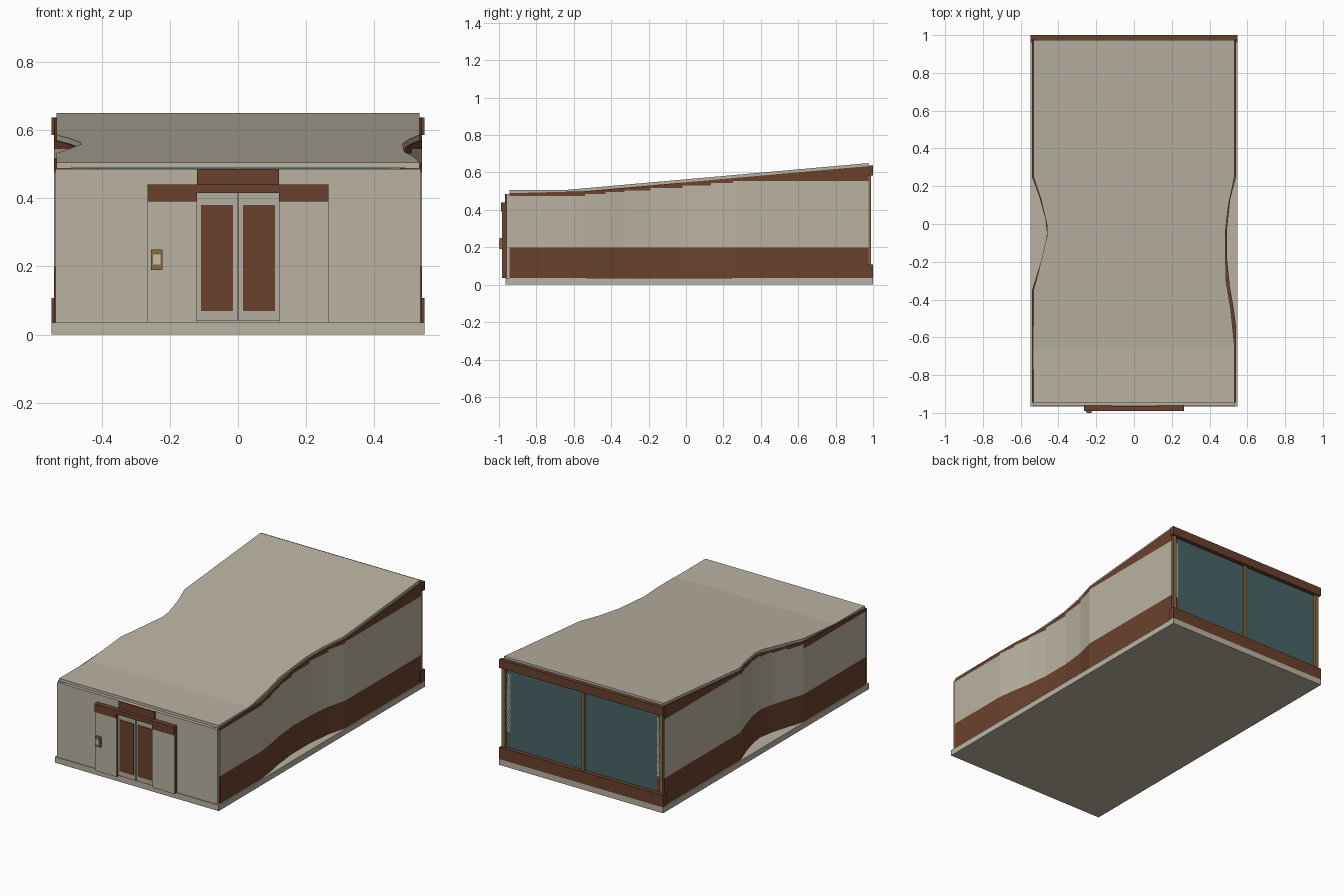
import bpy, bmesh

if "Cube" in bpy.data.objects:
    bpy.data.objects.remove(bpy.data.objects["Cube"], do_unlink=True)


def material(name, r, g, b):
    m = bpy.data.materials.new(name)
    m.use_nodes = True
    m.diffuse_color = (r, g, b, 1)
    m.node_tree.nodes["Principled BSDF"].inputs["Base Color"].default_value = (r, g, b, 1)
    return m


TAN = material("warm stone", 0.49, 0.45, 0.36)
BROWN = material("rust brown", 0.145, 0.053, 0.026)
GLASS = material("teal glass", 0.065, 0.13, 0.138)
GOLD = material("bronze frame", 0.25, 0.15, 0.06)
FRAME = material("grey door frame", 0.45, 0.42, 0.35)
PALE = material("pale screen", 0.58, 0.52, 0.38)


def finish(name, bm, mat):
    bmesh.ops.remove_doubles(bm, verts=bm.verts, dist=1e-5)
    bmesh.ops.recalc_face_normals(bm, faces=bm.faces)
    mesh = bpy.data.meshes.new(name)
    bm.to_mesh(mesh)
    bm.free()
    mesh.materials.append(mat)
    obj = bpy.data.objects.new(name, mesh)
    bpy.context.collection.objects.link(obj)


def box(name, mat, x0, x1, y0, y1, z0, z1):
    bm = bmesh.new()
    bmesh.ops.create_cube(bm, size=1)
    for v in bm.verts:
        v.co = (x1 if v.co.x > 0 else x0, y1 if v.co.y > 0 else y0, z1 if v.co.z > 0 else z0)
    finish(name, bm, mat)


def prism(bm, plan, low, high):
    """Upright block on four plan points; low and high give z from y."""
    a = [bm.verts.new((x, y, low(y))) for x, y in plan]
    b = [bm.verts.new((x, y, high(y))) for x, y in plan]
    bm.faces.new(a[::-1])
    bm.faces.new(b)
    for i in range(4):
        j = (i + 1) % 4
        bm.faces.new((a[i], a[j], b[j], b[i]))


FRONT, BACK, FOLD = -0.945, 0.975, -0.66
FLOOR, DADO, THICK = 0.035, 0.2, 0.016


def underside(y):
    return 0.489 + max(0, y - FOLD) * 0.0887


def interp(points, y):
    for (xa, ya), (xb, yb) in zip(points, points[1:]):
        if ya <= y <= yb:
            return xa + (xb - xa) * (y - ya) / (yb - ya)
    return points[-1][0]


# Plan curves of the pinched side walls, front to back
walls = {
    "left": [(0.54, FRONT), (0.54, -0.54), (0.525, -0.43), (0.507, -0.33), (0.493, -0.19),
             (0.493, -0.02), (0.51, 0.135), (0.54, 0.25), (0.54, BACK)],
    "right": [(-0.54, FRONT), (-0.54, -0.35), (-0.505, -0.24), (-0.475, -0.14), (-0.46, -0.05),
              (-0.47, 0.03), (-0.5, 0.14), (-0.54, 0.25), (-0.54, BACK)],
}
for side, pts in walls.items():
    sign = 1 if side == "left" else -1
    lower, middle, upper = bmesh.new(), bmesh.new(), bmesh.new()
    for (xa, ya), (xb, yb) in zip(pts, pts[1:]):
        plan = [(xa, ya), (xb, yb), (xb - sign * 0.05, yb), (xa - sign * 0.05, ya)]
        # Stepped top of the stone band, level within each segment
        step = 0.475 if ya == FRONT else underside(ya) - 0.015
        prism(lower, plan, lambda y: FLOOR, lambda y: DADO)
        prism(middle, plan, lambda y: DADO, lambda y: step)
        prism(upper, plan, lambda y: step, underside)
    finish(side + "_wall_dado", lower, BROWN)
    finish(side + "_wall_panel", middle, TAN)
    finish(side + "_wall_fascia", upper, BROWN)

# Folded roof slab with pinched edges
roof_left = [(0.532, FRONT), (0.532, -0.64), (0.512, -0.45), (0.487, -0.3), (0.483, -0.05),
             (0.5, 0.1), (0.532, 0.25), (0.532, BACK)]
roof_right = [(-0.532, FRONT), (-0.532, -0.35), (-0.515, -0.29), (-0.46, -0.06),
              (-0.462, 0.0), (-0.495, 0.14), (-0.532, 0.25), (-0.532, BACK)]
rows = sorted({p[1] for p in roof_left + roof_right} | {FOLD})
bm = bmesh.new()
rings = []
for y in rows:
    l, r, z = interp(roof_left, y), interp(roof_right, y), underside(y)
    rings.append([bm.verts.new(c) for c in ((l, y, z), (l, y, z + THICK), (r, y, z + THICK), (r, y, z))])
for a, b in zip(rings, rings[1:]):
    for i in range(4):
        j = (i + 1) % 4
        bm.faces.new((a[i], a[j], b[j], b[i]))
bm.faces.new(rings[0])
bm.faces.new(rings[-1][::-1])
finish("roof", bm, TAN)

# Base and front wall
box("base_slab", TAN, -0.547, 0.547, -0.965, 1.0, 0, FLOOR)
box("front_wall", TAN, -0.535, 0.535, -0.96, FRONT + 0.03, FLOOR, 0.486)

# Entrance surround
box("entry_sign_band", BROWN, -0.12, 0.12, -0.968, FRONT, 0.44, 0.486)
box("entry_lintel", BROWN, -0.265, 0.265, -0.99, -0.955, 0.415, 0.44)
for s, side in ((1, "left"), (-1, "right")):
    def entry(name, mat, xa, xb, *rest):
        box(side + name, mat, min(s * xa, s * xb), max(s * xa, s * xb), *rest)
    entry("_lintel_end", BROWN, 0.12, 0.265, -0.99, -0.955, 0.39, 0.415)
    entry("_entry_core", BROWN, 0.12, 0.265, -0.98, -0.955, FLOOR, 0.39)
    entry("_entry_panel", TAN, 0.12, 0.265, -0.985, -0.98, FLOOR, 0.39)
    # Sliding door leaf and its infill
    entry("_door_leaf", FRAME, 0.002, 0.12, -0.973, -0.955, FLOOR + 0.005, 0.415)
    entry("_door_infill", BROWN, 0.014, 0.108, -0.976, -0.973, 0.07, 0.38)
    # Rear window half and outer post
    entry("_rear_glass", GLASS, 0.01, 0.52, 0.965, 0.975, 0.1, 0.6)
    entry("_rear_post", GOLD, 0.515, 0.537, 0.96, 0.99, 0.1, 0.595)

# Keypad beside the door
box("keypad_case", GOLD, -0.255, -0.222, -0.998, -0.985, 0.19, 0.25)
box("keypad_screen", PALE, -0.25, -0.227, -1.0, -0.998, 0.205, 0.235)

# Rear bands and mullion
box("rear_mullion", GOLD, -0.011, 0.011, 0.96, 0.987, 0.1, 0.595)
box("rear_top_band", BROWN, -0.547, 0.547, 0.976, 1.0, 0.585, 0.637)
box("rear_top_filler", BROWN, -0.53, 0.53, 0.955, 0.978, 0.585, 0.63)
box("rear_bottom_band", BROWN, -0.547, 0.547, 0.96, 1.0, FLOOR, 0.107)
